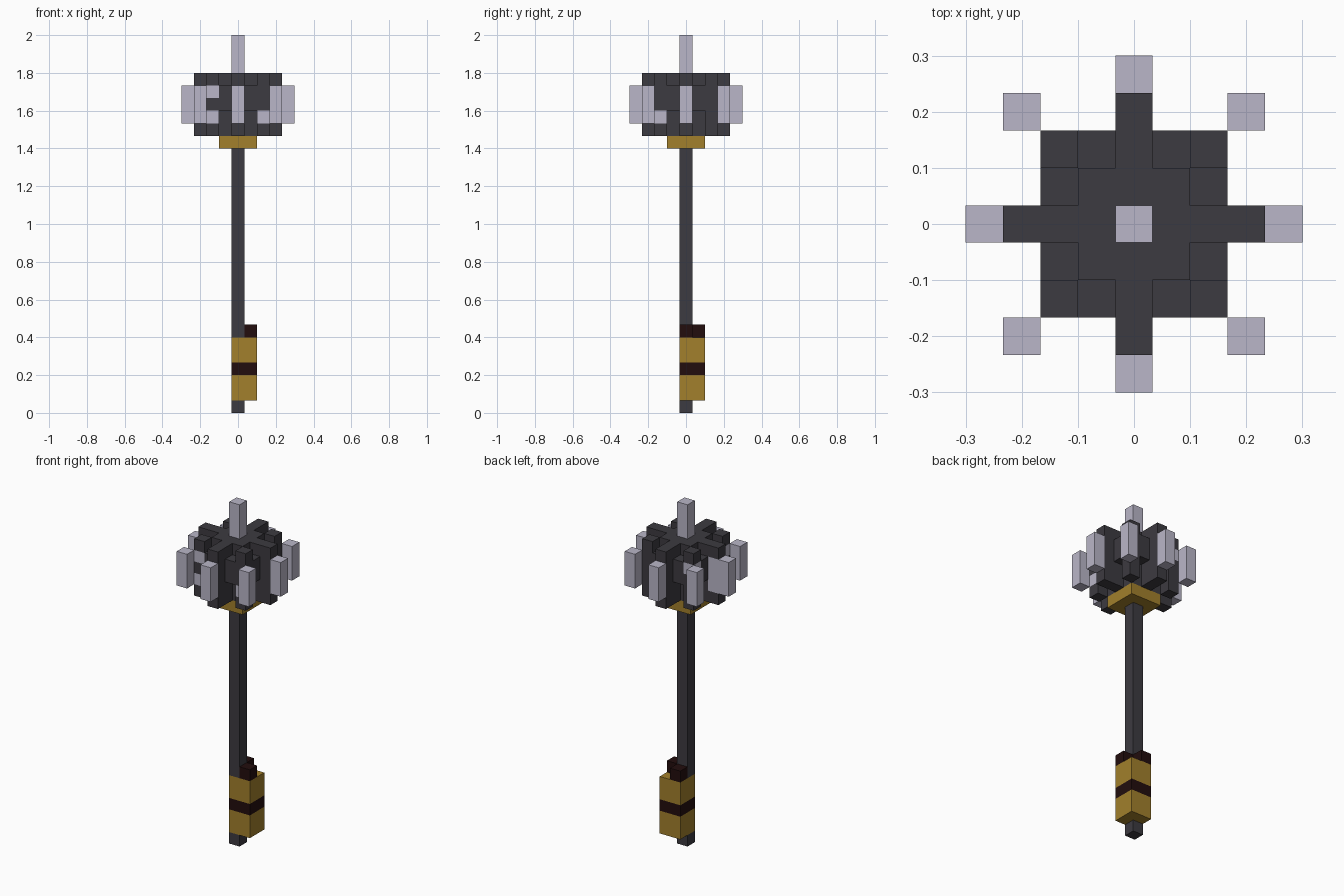
import bpy, bmesh, math
from mathutils import Vector

if "Cube" in bpy.data.objects:
    bpy.data.objects.remove(bpy.data.objects["Cube"])

U = 1 / 15                      # edge of one cube; the model is 30 cubes tall
cells = {}                      # (x, y, z) -> part name


def fill(part, xs, ys, zs):
    """Fill an inclusive box of cubes with a part, replacing what was there."""
    for x in range(xs[0], xs[1] + 1):
        for y in range(ys[0], ys[1] + 1):
            for z in range(zs[0], zs[1] + 1):
                cells[x, y, z] = part


# Shaft, off-centre grip and collar
fill("shaft", (0, 0), (0, 0), (0, 20))
fill("grip", (0, 1), (0, 1), (1, 5))
fill("grip_band", (0, 1), (0, 1), (3, 3))
fill("grip_band", (1, 1), (0, 0), (6, 6))
fill("grip_band", (0, 0), (1, 1), (6, 6))
fill("collar", (-1, 1), (-1, 1), (21, 21))

# Head: core, cross arms, corner posts and the bulge between them
fill("head", (-1, 1), (-1, 1), (22, 26))
fill("head", (-3, 3), (0, 0), (22, 26))
fill("head", (0, 0), (-3, 3), (22, 26))
fill("head", (-2, 2), (-2, 2), (24, 25))
for sx in (-1, 1):
    for sy in (-1, 1):
        fill("head", (2 * sx,) * 2, (2 * sy,) * 2, (22, 26))
        fill("blades", (3 * sx,) * 2, (3 * sy,) * 2, (23, 25))
    fill("blades", (4 * sx,) * 2, (0, 0), (23, 25))
    fill("blades", (0, 0), (4 * sx,) * 2, (23, 25))

# Silver patches in the head
fill("blades", (-3, -3), (0, 0), (23, 25))
for p in ((-2, -2, 23), (-2, -2, 25), (2, -2, 23), (-2, 2, 25)):
    cells[p] = "blades"

# Top spike
fill("top_spike", (0, 0), (0, 0), (27, 29))


def material(name, rgb):
    m = bpy.data.materials.new(name)
    m.diffuse_color = (*rgb, 1)
    m.use_nodes = True
    m.node_tree.nodes["Principled BSDF"].inputs["Base Color"].default_value = m.diffuse_color
    return m


dark = material("dark iron", (0.046, 0.043, 0.052))
silver = material("pale steel", (0.49, 0.47, 0.58))
gold = material("dull gold", (0.36, 0.215, 0.025))
brown = material("dark brown", (0.016, 0.004, 0.004))
PARTS = {"shaft": dark, "head": dark, "grip": gold, "collar": gold,
         "grip_band": brown, "blades": silver, "top_spike": silver}


def build(part, mat):
    """Make the exposed faces of a part, merging flat areas."""
    bm = bmesh.new()
    for c, p in cells.items():
        if p != part:
            continue
        centre = Vector((c[0], c[1], c[2] + 0.5))
        for axis in range(3):
            for s in (-1, 1):
                n = Vector((0, 0, 0))
                n[axis] = s
                if tuple(int(a + b) for a, b in zip(c, n)) in cells:
                    continue
                a = Vector((0, 0, 0))
                a[(axis + 1) % 3] = 0.5
                b = n.cross(a)
                mid = centre + n * 0.5
                bm.faces.new([bm.verts.new((mid + i * a + j * b) * U)
                              for i, j in ((-1, -1), (1, -1), (1, 1), (-1, 1))])
    bmesh.ops.remove_doubles(bm, verts=bm.verts, dist=1e-4)
    bmesh.ops.dissolve_limit(bm, angle_limit=math.radians(1),
                             verts=bm.verts, edges=bm.edges)
    me = bpy.data.meshes.new(part)
    bm.to_mesh(me)
    bm.free()
    me.materials.append(mat)
    bpy.context.collection.objects.link(bpy.data.objects.new(part, me))


for part, mat in PARTS.items():
    build(part, mat)
